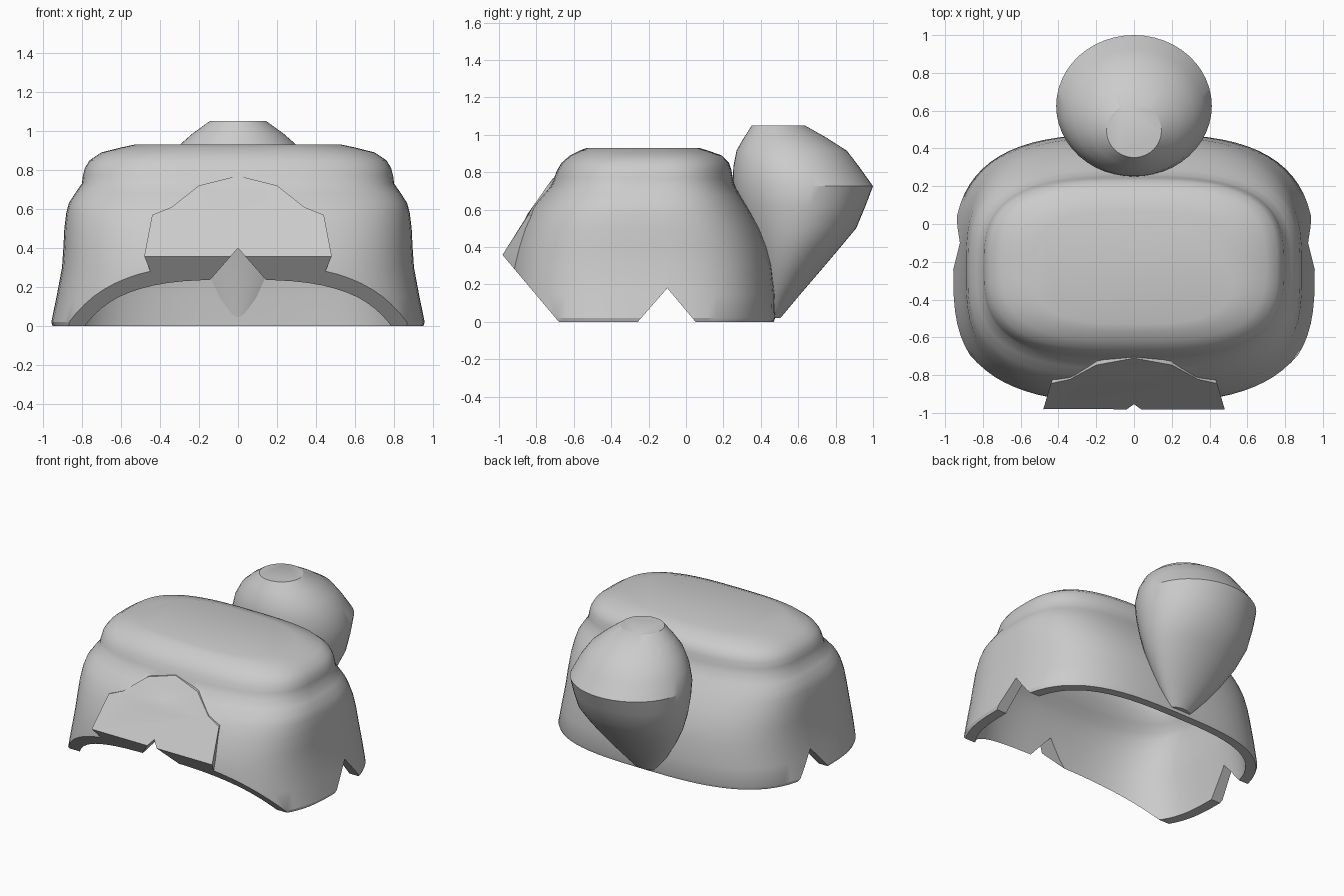
import bpy, bmesh
from math import cos, sin, pi, copysign, radians

cube = bpy.data.objects.get("Cube")
if cube:
    bpy.data.objects.remove(cube)

grey = bpy.data.materials.new("plain_grey")
grey.use_nodes = True
grey.diffuse_color = (0.6, 0.6, 0.6, 1)
grey.node_tree.nodes["Principled BSDF"].inputs["Base Color"].default_value = (0.6, 0.6, 0.6, 1)


def loft(name, rings, inset=0):
    """Skin a stack of equal-length rings, cap both ends, optionally shrink along the normals."""
    bm = bmesh.new()
    loops = [[bm.verts.new(p) for p in ring] for ring in rings]
    n = len(loops[0])
    for a, b in zip(loops, loops[1:]):
        for i in range(n):
            j = (i + 1) % n
            bm.faces.new((a[i], a[j], b[j], b[i]))
    bm.faces.new(loops[0])
    bm.faces.new(loops[-1])
    bmesh.ops.recalc_face_normals(bm, faces=bm.faces)
    bm.normal_update()
    for v, normal in [(v, v.normal.copy()) for v in bm.verts]:
        v.co -= normal * inset
    mesh = bpy.data.meshes.new(name)
    bm.to_mesh(mesh)
    bm.free()
    mesh.materials.append(grey)
    obj = bpy.data.objects.new(name, mesh)
    bpy.context.collection.objects.link(obj)
    return obj


def oval(half_x, front, back, z, power, count):
    """Rounded-rectangle ring between a front and a back y."""
    mid, half_y = (front + back) / 2, (back - front) / 2
    ring = []
    for i in range(count):
        c, s = cos(2 * pi * i / count), sin(2 * pi * i / count)
        ring.append((half_x * copysign(abs(c) ** (2 / power), c),
                     mid + half_y * copysign(abs(s) ** (2 / power), s), z))
    return ring


def combine(target, tool, operation):
    """Apply a boolean and remove the tool object."""
    tool.hide_render = True
    mod = target.modifiers.new(operation, 'BOOLEAN')
    mod.operation, mod.object, mod.solver = operation, tool, 'EXACT'
    bpy.context.view_layer.objects.active = target
    bpy.ops.object.modifier_apply(modifier=mod.name)
    bpy.data.objects.remove(tool)


def smooth(obj):
    bpy.ops.object.select_all(action='DESELECT')
    obj.select_set(True)
    bpy.context.view_layer.objects.active = obj
    bpy.ops.object.shade_smooth_by_angle(angle=radians(30))


# Shell profile: height, half width, front y, back y
profile = [
    (0, .95, -.95, .47), (.02, .957, -.957, .476), (.15, .93, -.957, .474),
    (.3, .902, -.945, .46), (.4, .895, -.92, .435), (.5, .89, -.885, .395),
    (.58, .88, -.845, .35), (.63, .867, -.81, .32), (.68, .835, -.765, .288),
    (.73, .80, -.72, .26), (.77, .795, -.705, .25), (.81, .785, -.69, .243),
    (.85, .76, -.665, .23), (.89, .70, -.62, .19), (.915, .6, -.57, .12),
    (.93, .53, -.53, .07)]
shell = loft("shell", [oval(w, f, b, z, 3, 72) for z, w, f, b in profile])

# Sloping front panel, merged into the shell
half = [(0, .77), (.2, .72), (.34, .61), (.44, .57), (.48, .36), (.5, .2)]
outline = half + [(-x, z) for x, z in half[:0:-1]]
panel = loft("front_panel", [
    [(x * taper, -.71 - (.77 - z) * (.75 - .4 * x * x) + depth, z) for x, z in outline]
    for depth, taper in ((0, 1), (.2, .85))])
combine(shell, panel, 'UNION')

# Hollow inside, an even wall away from the outer surface
base = (-.3, .955, -.957, .476)
hollow = loft("hollow", [oval(w, f, b, z, 3, 72) for z, w, f, b in [base] + profile[2:]], .07)
combine(shell, hollow, 'DIFFERENCE')

# Slanted cut under the front edge
slant = [(-.68 + .0842, -.1), (-.68 - .421, .5), (-1.6, .5), (-1.6, -.1)]
combine(shell, loft("slant_cutter", [[(x, y, z) for y, z in slant] for x in (-1.5, 1.5)]),
        'DIFFERENCE')

# V notches in the front and in both sides
front_v = [(-.4375, -.1), (.4375, -.1), (0, .4)]
combine(shell, loft("front_notch_cutter", [[(x, y, z) for x, z in front_v] for y in (-1.3, -.69)]),
        'DIFFERENCE')
side_v = [(-.345, -.1), (.135, -.1), (-.1, .18)]
combine(shell, loft("side_notch_cutter", [[(x, y, z) for y, z in side_v] for x in (-1.5, 1.5)]),
        'DIFFERENCE')
smooth(shell)

# Leaning bulb at the back: height, half width, front y, back y
bulb_rings = [
    (.02, .08, .415, .505), (.14, .185, .39, .605), (.26, .27, .365, .708),
    (.38, .34, .335, .81), (.5, .385, .3, .91), (.62, .405, .27, .96),
    (.725, .412, .25, 1.0), (.83, .37, .253, .925), (.915, .315, .27, .86),
    (.985, .235, .31, .75), (1.05, .145, .352, .635)]
bulb = loft("back_bulb", [oval(w, f, b, z, 2, 48) for z, w, f, b in bulb_rings])
smooth(bulb)
